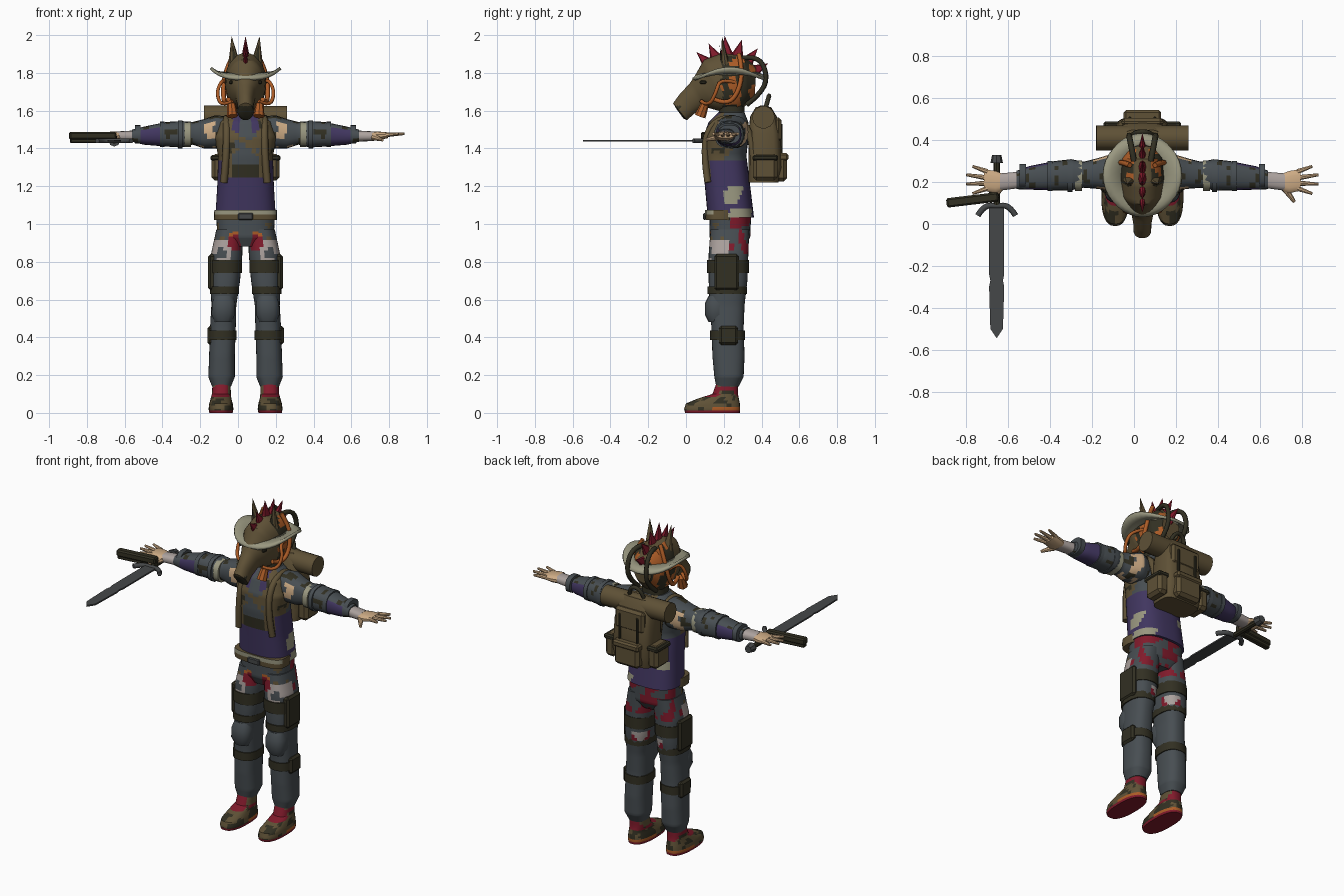
import bpy, bmesh, math
from mathutils import Vector, noise

if "Cube" in bpy.data.objects:
    bpy.data.objects.remove(bpy.data.objects["Cube"])

CX = 0.04  # the body stands a little left of the origin
PALETTE = {"slate cloth": "494f53", "olive brown": "5f5239", "purple cloth": "433960",
           "dark red": "80202f", "skin": "cba983", "pale cream": "98967f", "orange": "aa5c2b",
           "dark olive": "353327", "pale pink": "aaa09c", "dark steel": "47494a"}
MATS = {}
for label, code in PALETTE.items():
    rgb = [(int(code[i:i + 2], 16) / 255) ** 2.2 for i in (0, 2, 4)] + [1]
    m = bpy.data.materials.new(label)
    m.use_nodes = True
    m.diffuse_color = rgb
    m.node_tree.nodes["Principled BSDF"].inputs["Base Color"].default_value = rgb
    MATS[label] = m


def link(name, data):
    ob = bpy.data.objects.new(name, data)
    ob.location.x = CX
    bpy.context.collection.objects.link(ob)
    bpy.ops.object.select_all(action="DESELECT")
    bpy.context.view_layer.objects.active = ob
    ob.select_set(True)
    return ob


def finish(name, bm, mat, s=1):
    """Mirror if s is -1, shift to the body axis and colour by name or rule."""
    for v in bm.verts:
        v.co.x *= s
    bmesh.ops.recalc_face_normals(bm, faces=bm.faces)
    used = []
    for f in bm.faces:
        c = f.calc_center_median()
        pick = mat(Vector((c.x * s, c.y, c.z)), f.normal) if callable(mat) else mat
        if pick not in used:
            used.append(pick)
        f.material_index = used.index(pick)
    me = bpy.data.meshes.new(name)
    bm.to_mesh(me)
    bm.free()
    for u in used:
        me.materials.append(MATS[u])
    ob = link(name, me)
    bpy.ops.object.shade_smooth_by_angle(angle=math.radians(35))
    return ob


def loft(name, rings, mat, s=1, axis="x", n=14, cuts=1, sq=0.8):
    """Skin rings (x, y0, z0, y1, z1, half width); width runs along the axis."""
    u = Vector((1, 0, 0)) if axis == "x" else Vector((0, 1, 0))
    full = []
    for a, b in zip(rings, rings[1:]):
        full += [[p + (q - p) * k / cuts for p, q in zip(a, b)] for k in range(cuts)]
    full.append(rings[-1])
    bm, loops = bmesh.new(), []
    for x, y0, z0, y1, z1, w in full:
        p, q = Vector((x, y0, z0)), Vector((x, y1, z1))
        row = []
        for i in range(n):
            t = math.tau * i / n
            ca, sa = (math.copysign(abs(k) ** sq, k) for k in (math.cos(t), math.sin(t)))
            row.append(bm.verts.new((p + q) / 2 + (q - p) / 2 * ca + u * w * sa))
        loops.append(row)
    for a, b in zip(loops, loops[1:]):
        for i in range(n):
            bm.faces.new((a[i], a[i - 1], b[i - 1], b[i]))
    bm.faces.new(loops[0])
    bm.faces.new(loops[-1])
    return finish(name, bm, mat, s)


def box(name, c, size, mat, s=1, bev=0.012, turn=0):
    bm = bmesh.new()
    bmesh.ops.create_cube(bm, size=1)
    bmesh.ops.scale(bm, vec=size, verts=bm.verts)
    bmesh.ops.bevel(bm, geom=bm.edges, offset=bev, segments=1, affect="EDGES")
    for v in bm.verts:
        x, y, z = v.co
        v.co = Vector((x * math.cos(turn) - y * math.sin(turn),
                       x * math.sin(turn) + y * math.cos(turn), z)) + Vector(c)
    return finish(name, bm, mat, s)


def cone(name, base, tip, r, mat, s=1, flat=(1, 1), top=0.0, n=8):
    """Tapered rod between two points, its section scaled by flat."""
    base, tip = Vector(base), Vector(tip)
    d = tip - base
    bm = bmesh.new()
    bmesh.ops.create_cone(bm, cap_ends=True, segments=n, radius1=r, radius2=top, depth=d.length)
    rot = Vector((0, 0, 1)).rotation_difference(d.normalized())
    for v in bm.verts:
        v.co = rot @ Vector((v.co.x * flat[0], v.co.y * flat[1], v.co.z)) + (base + tip) / 2
    return finish(name, bm, mat, s)


def tube(name, pts, r, mat, s=1):
    cu = bpy.data.curves.new(name, "CURVE")
    cu.dimensions, cu.bevel_depth, cu.bevel_resolution = "3D", r, 1
    cu.resolution_u, cu.use_fill_caps = 4, True
    sp = cu.splines.new("NURBS")
    sp.points.add(len(pts) - 1)
    sp.use_endpoint_u, sp.order_u = True, 3
    for p, (x, y, z) in zip(sp.points, pts):
        p.co = (x * s, y, z, 1)
    cu.materials.append(MATS[mat])
    link(name, cu)
    bpy.ops.object.convert(target="MESH")


def patch(c, scale=14):
    return noise.noise(c * scale)


# Colour rules
def shirt(c, n):
    x = abs(c.x)
    if c.z < 1.25 or (c.z < 1.33 and c.y > 0.13):
        spot = c.y > 0.2 and x > 0.07 and c.z < 1.2 and patch(c, 11) > 0.2
        return "pale cream" if spot else "purple cloth"
    if c.y < 0.2 and x > 0.065:
        return "dark olive" if patch(c) > 0.3 else "olive brown"
    if c.y > 0.2:
        return "olive brown" if patch(c, 9) > 0.2 else "slate cloth"
    if c.z > 1.48:
        return "purple cloth" if x > 0.025 else "slate cloth"
    if c.z > 1.42 - x:
        return "olive brown" if patch(c, 20) > -0.1 else "slate cloth"
    return "slate cloth" if c.z > 1.32 else "dark olive"


def trousers(c, n):
    x = abs(c.x)
    if c.z > 0.84 and c.y > 0.24:
        return "dark red" if patch(c, 16) > -0.12 else "slate cloth"
    if c.y > 0.25 and 0.67 < c.z < 0.72 and x < 0.1:
        return "pale pink" if patch(c, 25) > 0 else "dark red"
    if 0.86 < c.z < 0.94 and 0.03 < x < 0.085:
        return "dark red"
    if 0.94 < c.z < 0.955 and c.y < 0.18 and 0.02 < x < 0.09:
        return "orange"
    if 0.81 < c.z < 0.92 and x > 0.08 and c.y < 0.22:
        return "pale pink" if patch(c, 16) > -0.15 else "slate cloth"
    if 0.91 < c.z < 1.01 and x > 0.11 and c.y < 0.2:
        return "olive brown" if patch(c, 16) > 0 else "slate cloth"
    return "slate cloth"


def sleeve(c, n):
    if 0.16 < c.x < 0.27 and patch(c, 18) > 0.12 and n.z < 0.5:
        return "skin"
    if 0.45 < c.x < 0.56 and n.z < 0.6:
        return "purple cloth"
    return "dark olive" if patch(c, 20) > 0.3 else "slate cloth"


def shoe(c, n):
    if c.z < 0.015:
        return "dark red"
    if c.z > 0.085 and (abs(n.x) < 0.6 or patch(c, 20) > 0.1):
        return "dark red"
    if c.z < 0.03 and c.y > 0.15:
        return "orange"
    return "dark olive" if patch(c, 22) > 0.1 else "olive brown"


def mask(c, n):
    if c.y < 0.01 and c.z < 1.625 and n.y < -0.1:
        return "dark olive"
    if c.y > 0.19 and abs(c.x) > 0.035:
        return "orange" if patch(c, 16) > 0.08 else "dark olive"
    return "olive brown"


# Torso, belt and neck
loft("torso", [(0, .115, 1.035, .36, 1.035, .16), (0, .1, 1.2, .34, 1.2, .15),
               (0, .085, 1.36, .32, 1.36, .145), (0, .09, 1.46, .33, 1.46, .165),
               (0, .12, 1.54, .33, 1.54, .14), (0, .17, 1.59, .31, 1.59, .08)],
     shirt, n=48, cuts=7, sq=.75)
loft("neck", [(0, .17, 1.56, .31, 1.56, .075), (0, .18, 1.66, .31, 1.66, .07)], "dark olive")
loft("pelvis", [(0, .15, .88, .31, .88, .09), (0, .125, .93, .34, .93, .15),
                (0, .125, 1.05, .345, 1.05, .155)], trousers, n=40, cuts=8, sq=.75)
loft("belt", [(0, .103, 1.02, .26, 1.02, .166), (0, .1, 1.05, .26, 1.05, .167),
              (0, .1, 1.075, .26, 1.075, .165)],
     lambda c, n: "pale cream" if c.z > 1.055 and c.y < .15 else "olive brown", n=24, sq=.6)
box("buckle", (0, .098, 1.04), (.08, .016, .035), "dark steel", bev=.005)

for s, side in ((1, "left"), (-1, "right")):
    # Legs with straps, pads and pouches
    loft(side + "_leg", [(.085, .13, .97, .335, .97, .07), (.1, .12, .84, .33, .84, .083),
                         (.107, .12, .7, .325, .7, .078), (.115, .125, .57, .31, .57, .066),
                         (.12, .135, .45, .305, .45, .068), (.125, .14, .3, .31, .3, .068),
                         (.127, .15, .19, .305, .19, .07), (.127, .16, .14, .28, .14, .05)],
         trousers, s, n=32, cuts=7)
    for label, z, h, x, y0, y1, w in (("upper_strap", .775, .035, .104, .112, .333, .086),
                                      ("thigh_strap", .65, .02, .112, .113, .322, .079),
                                      ("shin_strap", .41, .025, .122, .128, .312, .075)):
        loft(f"{side}_{label}", [(x, y0, z - h, y1, z - h, w), (x, y0, z + h, y1, z + h, w)],
             "dark olive", s)
    loft(side + "_knee_pad", [(.118, .12, .48, .2, .48, .045), (.118, .1, .52, .22, .52, .063),
                              (.116, .1, .58, .22, .58, .063), (.115, .12, .62, .2, .62, .05)],
         "slate cloth", s)
    box(side + "_thigh_pouch", (.175, .215, .745), (.045, .13, .19), "dark olive", s)
    box(side + "_shin_pouch", (.185, .225, .41), (.035, .1, .1), "dark olive", s)
    # Shoes
    loft(side + "_shoe", [(.13, -.005, 0, .285, 0, .062), (.13, -.01, .02, .287, .02, .066),
                          (.13, 0, .05, .285, .05, .062), (.13, .06, .075, .28, .075, .055),
                          (.128, .14, .1, .275, .1, .05), (.127, .16, .155, .275, .155, .048)],
         shoe, s, n=28, cuts=3)
    # Arms
    loft(side + "_arm", [(.09, .24, 1.4, .24, 1.57, .07), (.16, .245, 1.4, .245, 1.575, .085),
                         (.22, .24, 1.4, .24, 1.555, .072), (.28, .235, 1.42, .235, 1.54, .062),
                         (.34, .235, 1.405, .235, 1.545, .074), (.42, .23, 1.41, .23, 1.54, .07),
                         (.54, .22, 1.42, .22, 1.515, .056), (.6, .21, 1.435, .21, 1.5, .044)],
         sleeve, s, axis="y", n=20, cuts=4)
    for x, t, w, h in ((.305, .017, .074, .067), (.345, .012, .08, .074),
                       (.44, .012, .073, .067), (.57, .015, .058, .05)):
        loft(side + "_cuff", [(x - t, .23, 1.475 - h, .23, 1.475 + h, w),
                              (x + t, .23, 1.475 - h, .23, 1.475 + h, w)],
             "pale cream" if x < .31 else "slate cloth", s, axis="y")
    # Hands
    loft(side + "_wrist", [(.59, .21, 1.435, .21, 1.495, .04), (.68, .2, 1.44, .2, 1.49, .042)],
         "pale pink", s, axis="y")
    loft(side + "_palm", [(.67, .2, 1.44, .2, 1.488, .042), (.7, .2, 1.442, .2, 1.49, .054),
                          (.755, .21, 1.455, .21, 1.485, .052)], "skin", s, axis="y")
    for y0, x1, y1 in ((.17, .81, .145), (.195, .84, .19), (.22, .84, .235), (.25, .81, .275)):
        cone(side + "_finger", (.74, y0, 1.472), (x1, y1, 1.478), .013, "skin", s, top=.007)
    cone(side + "_thumb", (.68, .17, 1.46), (.725, .105, 1.445), .018, "skin", s, top=.008)
    # Ears, eyes, headset and hoses
    cone(side + "_ear", (.058, .21, 1.83), (.074, .19, 1.995), .042, "olive brown", s, (.85, .6))
    cone(side + "_inner_ear", (.058, .187, 1.87), (.07, .178, 1.95), .015, "dark olive", s, (.8, .3))
    box(side + "_eye", (.078, .09, 1.75), (.02, .035, .02), "dark olive", s, bev=.006)
    tube(side + "_orange_cable", [(.07, .08, 1.65), (.13, .12, 1.62), (.155, .16, 1.7),
                                  (.12, .18, 1.77), (.1, .26, 1.75)], .01, "orange", s)
    tube(side + "_cheek_cable", [(.09, .15, 1.66), (.11, .22, 1.63), (.12, .28, 1.7),
                                 (.105, .3, 1.82), (.06, .28, 1.9)], .013, "orange", s)
    cone(side + "_cable_plug", (.07, .075, 1.57), (.075, .1, 1.635), .03, "orange", s, top=.022)
    tube(side + "_hose", [(.04, .3, 1.88), (.055, .38, 1.89), (.065, .43, 1.8),
                          (.06, .41, 1.7), (.06, .32, 1.63)], .014, "dark olive", s)
    # Shoulder straps and pack side pouches
    tube(side + "_shoulder_strap", [(.1, .36, 1.3), (.1, .35, 1.5), (.1, .25, 1.575),
                                    (.1, .125, 1.53), (.1, .09, 1.38), (.115, .115, 1.22)],
         .02, "olive brown", s)
    box(side + "_pack_pouch", (.145, .42, 1.3), (.07, .13, .14), "olive brown", s, bev=.018)
    box(side + "_pouch_flap", (.147, .42, 1.35), (.076, .136, .03), "dark olive", s, bev=.008)

# Horse mask
loft("head", [(0, -.055, 1.615, -.015, 1.56, .028), (0, -.068, 1.64, .005, 1.55, .042),
              (0, -.035, 1.685, .045, 1.585, .043), (0, .02, 1.745, .1, 1.62, .054),
              (0, .05, 1.79, .17, 1.6, .078), (0, .095, 1.87, .23, 1.59, .102),
              (0, .19, 1.905, .28, 1.59, .11), (0, .31, 1.89, .32, 1.63, .1),
              (0, .37, 1.83, .365, 1.68, .06)], mask, n=32, cuts=5, sq=.95)

# Hat brim, turned up at the sides
bm, rows = bmesh.new(), []
for i in range(36):
    a = math.tau * i / 36
    c, d = math.cos(a), math.sin(a)
    lift = abs(c) ** 3
    rows.append([bm.verts.new((c * rx, .233 + d * ry, z)) for rx, ry, z in (
        (.1, .15, 1.805), (.15, .185, 1.785 + .025 * lift), (.18, .2, 1.772 + .06 * lift))])
for i in range(36):
    for k in (0, 1):
        bm.faces.new((rows[i - 1][k], rows[i][k], rows[i][k + 1], rows[i - 1][k + 1]))
brim = finish("hat_brim", bm, "pale cream")
brim.modifiers.new("thickness", "SOLIDIFY").thickness = .016

# Crest of spikes fanning over the crown
for y, z in ((.055, 1.91), (.12, 1.955), (.205, 1.995), (.295, 1.975), (.38, 1.93), (.435, 1.85)):
    tip = Vector((0, y, z))
    root = Vector((0, .23, 1.74))
    cone("crest_spike", root + (tip - root) * .4, tip, .055, "dark red", flat=(.55, 1))

# Backpack with flap, pocket, bedroll and handle
loft("backpack", [(0, .33, 1.22, .49, 1.22, .12), (0, .33, 1.3, .51, 1.3, .13),
                  (0, .33, 1.48, .5, 1.48, .125), (0, .34, 1.57, .48, 1.57, .11),
                  (0, .37, 1.62, .45, 1.62, .08)], "olive brown", sq=.5, n=20)
box("pack_pocket", (0, .505, 1.3), (.17, .06, .15), "olive brown", bev=.018)
box("pocket_flap", (0, .51, 1.355), (.178, .065, .04), "olive brown", bev=.01)
box("pack_flap", (0, .485, 1.5), (.2, .04, .13), "olive brown", bev=.015)
for x in (-.06, .06):
    box("pack_strap", (x, .497, 1.42), (.014, .03, .22), "dark olive", bev=.004)
cone("bedroll", (-.22, .41, 1.57), (.22, .41, 1.565), .06, "olive brown", top=.06, n=14)
tube("pack_handle", [(-.05, .42, 1.61), (-.04, .44, 1.68), (.04, .44, 1.68), (.05, .42, 1.61)],
     .012, "dark olive")

# Sword held flat, pointing forward
bm = bmesh.new()
edge = [(0, -.545), (.03, -.5), (.036, -.3), (.03, -.27), (.036, -.24), (.036, .09)]
outline = edge + [(-x, y) for x, y in reversed(edge[1:])]
f = bm.faces.new([bm.verts.new((x - .695, y, 1.436)) for x, y in outline])
up = bmesh.ops.extrude_face_region(bm, geom=[f])["geom"]
bmesh.ops.translate(bm, vec=(0, 0, .009), verts=[v for v in up if isinstance(v, bmesh.types.BMVert)])
finish("sword_blade", bm, "dark steel")
tube("sword_guard", [(-.785, .04, 1.44), (-.755, .09, 1.44), (-.695, .085, 1.44),
                     (-.635, .09, 1.44), (-.605, .04, 1.44)], .014, "dark steel")
cone("sword_grip", (-.695, .09, 1.44), (-.695, .3, 1.44), .015, "dark olive", top=.015)
cone("sword_pommel", (-.695, .29, 1.44), (-.695, .33, 1.44), .03, "dark steel", top=.022)

# Pistol
box("pistol_slide", (-.81, .115, 1.467), (.25, .045, .04), "dark olive", bev=.008, turn=.12)
box("pistol_barrel", (-.82, .115, 1.442), (.22, .032, .025), "dark olive", bev=.005, turn=.12)
box("pistol_grip", (-.71, .155, 1.455), (.045, .08, .035), "dark olive", bev=.008, turn=.2)
